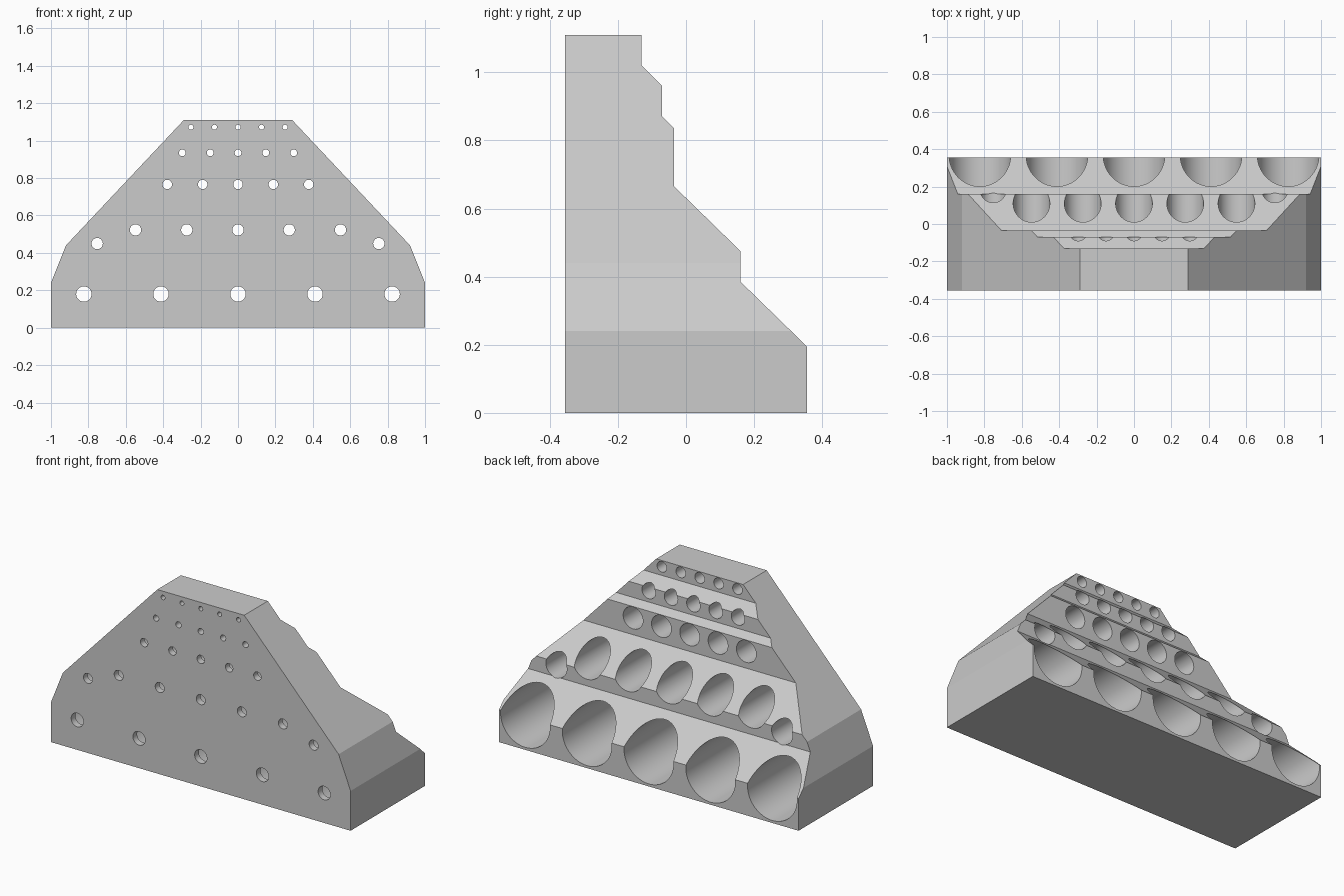
import bpy, bmesh, math
from mathutils import Vector

cube = bpy.data.objects.get("Cube")
if cube:
    bpy.data.objects.remove(cube, do_unlink=True)

FRONT, FLOOR, SEGMENTS = -0.355, 0.04, 64

grey = bpy.data.materials.new("plain grey")
grey.use_nodes = True
grey.diffuse_color = (0.6, 0.6, 0.6, 1)
grey.node_tree.nodes["Principled BSDF"].inputs["Base Color"].default_value = (0.6, 0.6, 0.6, 1)


def finish(name, bm):
    bmesh.ops.recalc_face_normals(bm, faces=bm.faces)
    mesh = bpy.data.meshes.new(name)
    bm.to_mesh(mesh)
    bm.free()
    mesh.materials.append(grey)
    obj = bpy.data.objects.new(name, mesh)
    bpy.context.collection.objects.link(obj)
    return obj


def prism(name, points, depth):
    """Extrude a closed outline along a vector."""
    bm = bmesh.new()
    face = bm.faces.new([bm.verts.new(p) for p in points])
    ext = bmesh.ops.extrude_face_region(bm, geom=[face])
    moved = [v for v in ext["geom"] if isinstance(v, bmesh.types.BMVert)]
    bmesh.ops.translate(bm, verts=moved, vec=Vector(depth))
    return finish(name, bm)


def stepped_bore(bm, x, z, big, small):
    """Wide bore from the back, ending in a narrow hole through the front."""
    rings = []
    for r, y in ((small, FRONT - 0.1), (small, FRONT + FLOOR), (big, FRONT + FLOOR), (big, 0.6)):
        rings.append([bm.verts.new((x + r * math.cos(a), y, z + r * math.sin(a)))
                      for a in (math.tau * i / SEGMENTS for i in range(SEGMENTS))])
    for low, high in zip(rings, rings[1:]):
        for i in range(SEGMENTS):
            j = (i + 1) % SEGMENTS
            bm.faces.new((low[i], low[j], high[j], high[i]))
    bm.faces.new(rings[0])
    bm.faces.new(rings[-1])


def cut(target, tool, operation):
    mod = target.modifiers.new(operation.lower(), "BOOLEAN")
    mod.operation, mod.solver, mod.object = operation, "EXACT", tool
    bpy.context.view_layer.objects.active = target
    bpy.ops.object.modifier_apply(modifier=mod.name)
    bpy.data.objects.remove(tool, do_unlink=True)


# Stepped block: side profile (y, z) run across the width
steps = [(FRONT, 0), (0.355, 0), (0.355, 0.195), (0.16, 0.385), (0.16, 0.475),
         (-0.035, 0.665), (-0.035, 0.835), (-0.07, 0.87), (-0.07, 0.96),
         (-0.13, 1.02), (-0.13, 1.11), (FRONT, 1.11)]
block = prism("stepped_holder", [(-1, y, z) for y, z in steps], (2, 0, 0))

# Trim the sides to the tapered front outline
half = [(1.0, -0.2), (1.0, 0.24), (0.92, 0.44), (0.29, 1.11), (0.196, 1.21)]
outline = half + [(-x, z) for x, z in reversed(half)]
trim = prism("outline_cutter", [(x, -0.6, z) for x, z in outline], (0, 1.2, 0))
cut(block, trim, "INTERSECT")

# Bores: height, bore radius, front hole radius, x positions
five = (-2, -1, 0, 1, 2)
rows = [(0.18, 0.165, 0.041, [0.412 * i for i in five]),
        (0.45, 0.07, 0.03, [-0.753, 0.753]),
        (0.523, 0.098, 0.03, [0.274 * i for i in five]),
        (0.766, 0.066, 0.025, [0.189 * i for i in five]),
        (0.935, 0.045, 0.018, [0.149 * i for i in five]),
        (1.072, 0.032, 0.0135, [0.126 * i for i in five])]
bm = bmesh.new()
for z, big, small, xs in rows:
    for x in xs:
        stepped_bore(bm, x, z, big, small)
cut(block, finish("bore_cutter", bm), "DIFFERENCE")

# Smooth bores, crisp edges
for o in bpy.context.selected_objects:
    o.select_set(False)
block.select_set(True)
bpy.context.view_layer.objects.active = block
bpy.ops.object.shade_smooth_by_angle(angle=math.radians(20))
